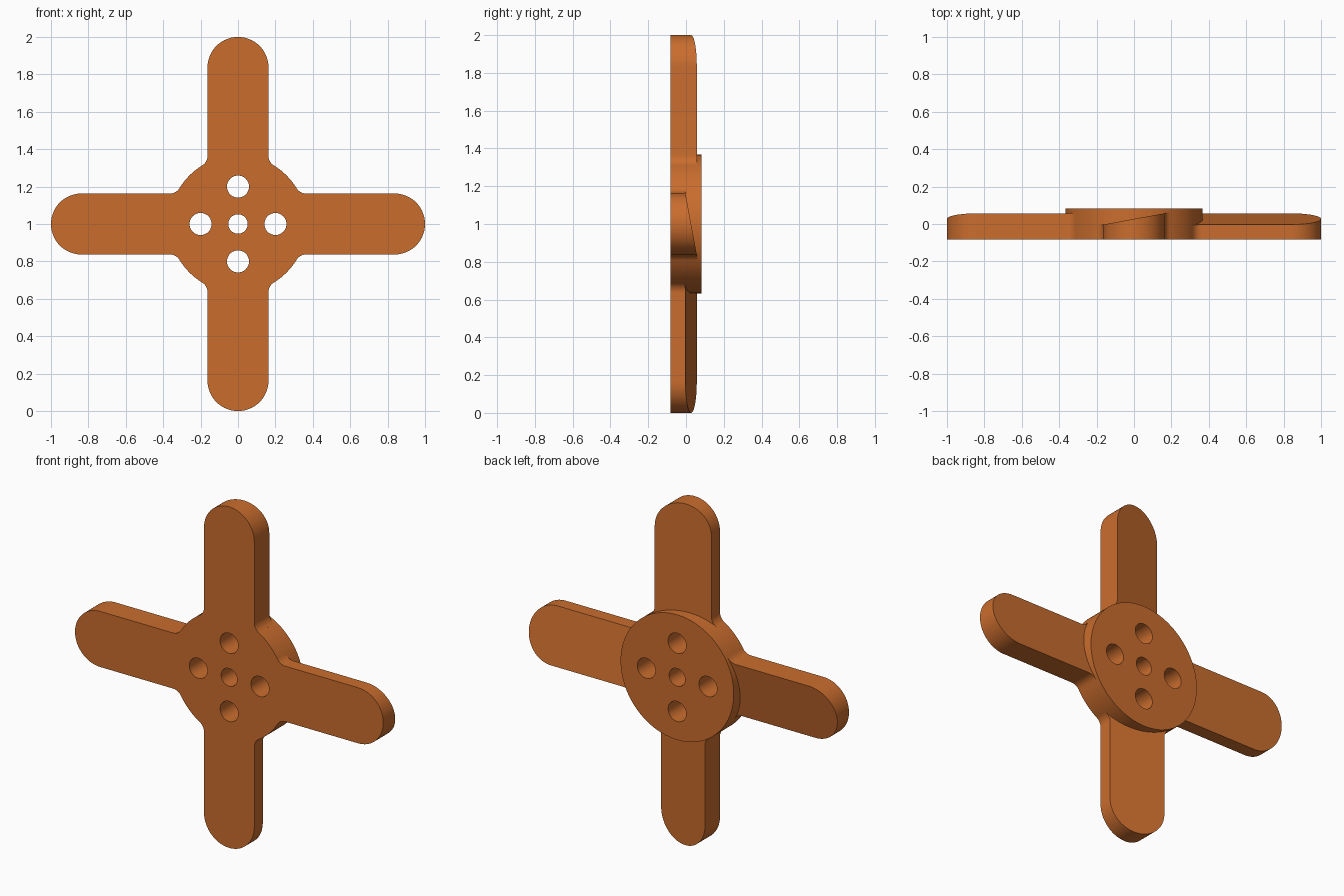
import bpy, bmesh, math
from mathutils import Matrix, Vector

if "Cube" in bpy.data.objects:
    bpy.data.objects.remove(bpy.data.objects["Cube"], do_unlink=True)

FRONT, BACK = -0.082, 0.082      # hub thickness
HUB_R, HALF_W, FILLET = 0.367, 0.163, 0.06
THIN, THICK = -0.003, 0.057      # blade back at its two edges

orange = bpy.data.materials.new("burnt orange")
orange.use_nodes = True
orange.diffuse_color = (0.59, 0.153, 0.027, 1)
orange.node_tree.nodes["Principled BSDF"].inputs["Base Color"].default_value = orange.diffuse_color


def add_object(name, bm):
    bmesh.ops.recalc_face_normals(bm, faces=bm.faces)
    mesh = bpy.data.meshes.new(name)
    bm.to_mesh(mesh)
    bm.free()
    mesh.materials.append(orange)
    obj = bpy.data.objects.new(name, mesh)
    bpy.context.collection.objects.link(obj)
    return obj


def disc(name, radius, x, z, front, back, sides):
    bm = bmesh.new()
    place = Matrix.Translation((x, (front + back) / 2, z)) @ Matrix.Rotation(math.pi / 2, 4, 'X')
    bmesh.ops.create_cone(bm, cap_ends=True, segments=sides, radius1=radius, radius2=radius,
                          depth=back - front, matrix=place)
    return add_object(name, bm)


def blade_outline():
    """Half outline from hub to tip, then mirrored across the blade axis."""
    centre_v = HALF_W + FILLET
    centre_u = math.sqrt((HUB_R + FILLET) ** 2 - centre_v ** 2)
    tangent = Vector((centre_u, centre_v)) * HUB_R / (HUB_R + FILLET)
    half = [tangent * 0.92]
    start, end = math.atan2(-centre_v, -centre_u), -math.pi / 2
    for i in range(11):
        a = start + (end - start) * i / 10
        half.append(Vector((centre_u + FILLET * math.cos(a), centre_v + FILLET * math.sin(a))))
    for i in range(24):
        a = math.pi / 2 * (1 - i / 24)
        half.append(Vector((1 - HALF_W + HALF_W * math.cos(a), HALF_W * math.sin(a))))
    return half + [Vector((1, 0))] + [Vector((p.x, -p.y)) for p in reversed(half)]


def blade(name, angle):
    c, s = math.cos(angle), math.sin(angle)
    bm = bmesh.new()
    front, back = [], []
    for u, v in blade_outline():
        x, z = u * c + v * s, 1 + u * s - v * c
        slope = THIN + (THICK - THIN) * (v + HALF_W) / (2 * HALF_W)
        front.append(bm.verts.new((x, FRONT, z)))
        back.append(bm.verts.new((x, slope, z)))
    bm.faces.new(front)
    bm.faces.new(back)
    for i in range(len(front)):
        j = (i + 1) % len(front)
        bm.faces.new((front[i], front[j], back[j], back[i]))
    return add_object(name, bm)


def combine(target, tool, operation):
    mod = target.modifiers.new(tool.name, 'BOOLEAN')
    mod.operation, mod.object, mod.solver = operation, tool, 'EXACT'
    bpy.context.view_layer.objects.active = target
    bpy.ops.object.modifier_apply(modifier=mod.name)
    bpy.data.objects.remove(tool, do_unlink=True)


# Hub with four sloped blades
rotor = disc("four_blade_rotor", HUB_R, 0, 1, FRONT, BACK, 128)
for i in range(4):
    combine(rotor, blade("blade", i * math.pi / 2), 'UNION')

# Shaft hole and four mounting holes
combine(rotor, disc("shaft_hole", 0.052, 0, 1, -1, 1, 40), 'DIFFERENCE')
for i in range(4):
    a = i * math.pi / 2
    combine(rotor, disc("mounting_hole", 0.059, 0.2 * math.cos(a), 1 + 0.2 * math.sin(a), -1, 1, 40),
            'DIFFERENCE')

bpy.ops.object.select_all(action='DESELECT')
rotor.select_set(True)
bpy.context.view_layer.objects.active = rotor
bpy.ops.object.shade_smooth_by_angle(angle=math.radians(30))
